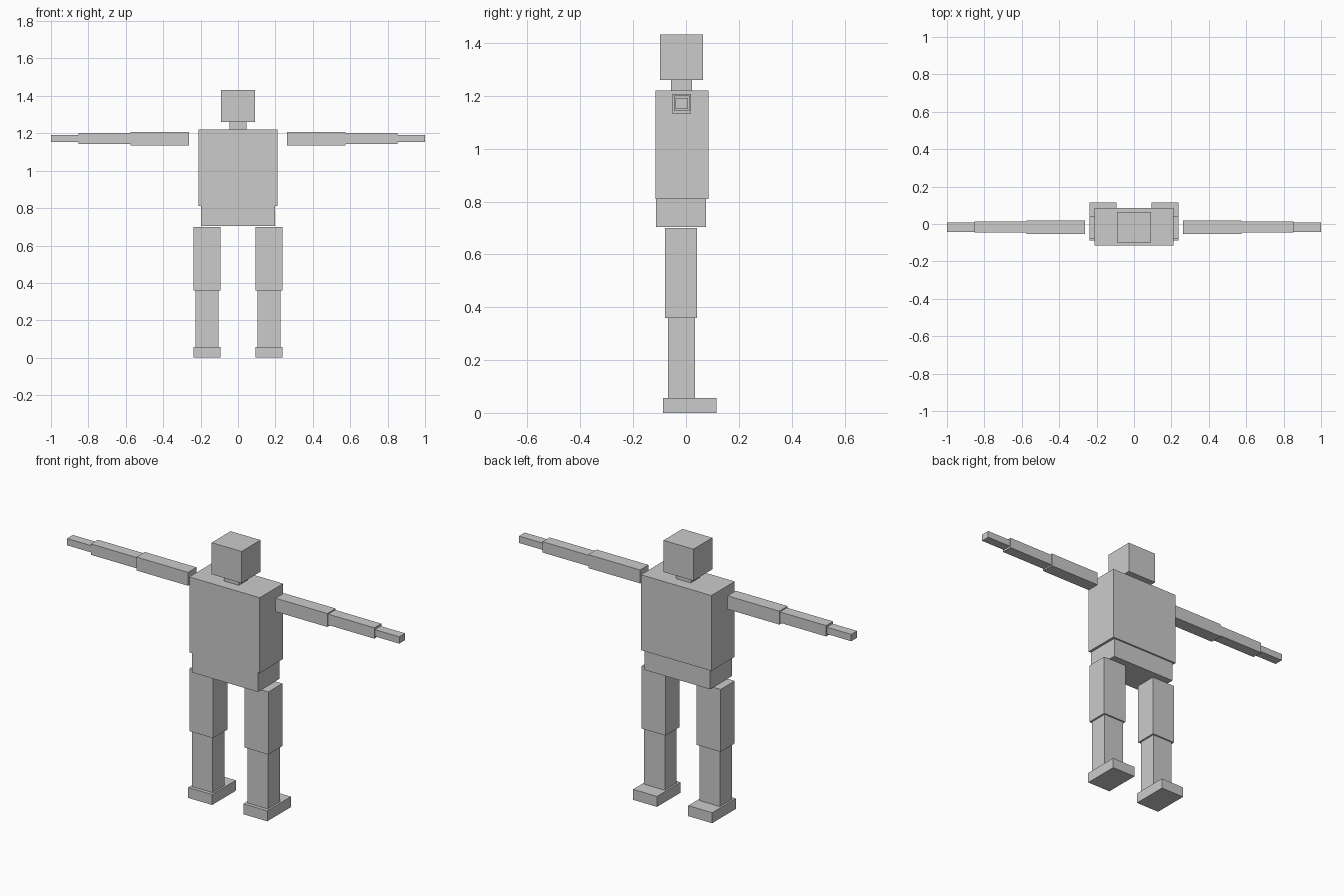
import bpy


def box(name, x, y, z):
    """Box from (min, max) ranges on each axis."""
    ranges = (x, y, z)
    bpy.ops.mesh.primitive_cube_add(size=1, location=[(a + b) / 2 for a, b in ranges])
    ob = bpy.context.object
    ob.name = name
    ob.scale = [b - a for a, b in ranges]
    bpy.ops.object.transform_apply(location=False, rotation=False, scale=True)
    return ob


# Central body
box("head", (-0.09, 0.09), (-0.098, 0.065), (1.26, 1.432))
box("neck", (-0.045, 0.045), (-0.057, 0.023), (1.22, 1.26))
box("torso", (-0.212, 0.212), (-0.116, 0.085), (0.81, 1.22))
box("pelvis", (-0.198, 0.198), (-0.113, 0.076), (0.703, 0.81))

# Limb parts for one side, repeated on the other
limbs = {
    "upper_arm": ((0.263, 0.575), (-0.053, 0.019), (1.134, 1.207)),
    "forearm": ((0.575, 0.853), (-0.046, 0.014), (1.142, 1.201)),
    "hand": ((0.853, 1.0), (-0.042, 0.008), (1.153, 1.190)),
    "thigh": ((0.094, 0.238), (-0.079, 0.042), (0.36, 0.70)),
    "shin": ((0.104, 0.228), (-0.069, 0.034), (0.057, 0.36)),
    "foot": ((0.094, 0.238), (-0.088, 0.115), (0.0, 0.057)),
}
for part, (x, y, z) in limbs.items():
    box(part + "_right", x, y, z)
    box(part + "_left", (-x[1], -x[0]), y, z)
